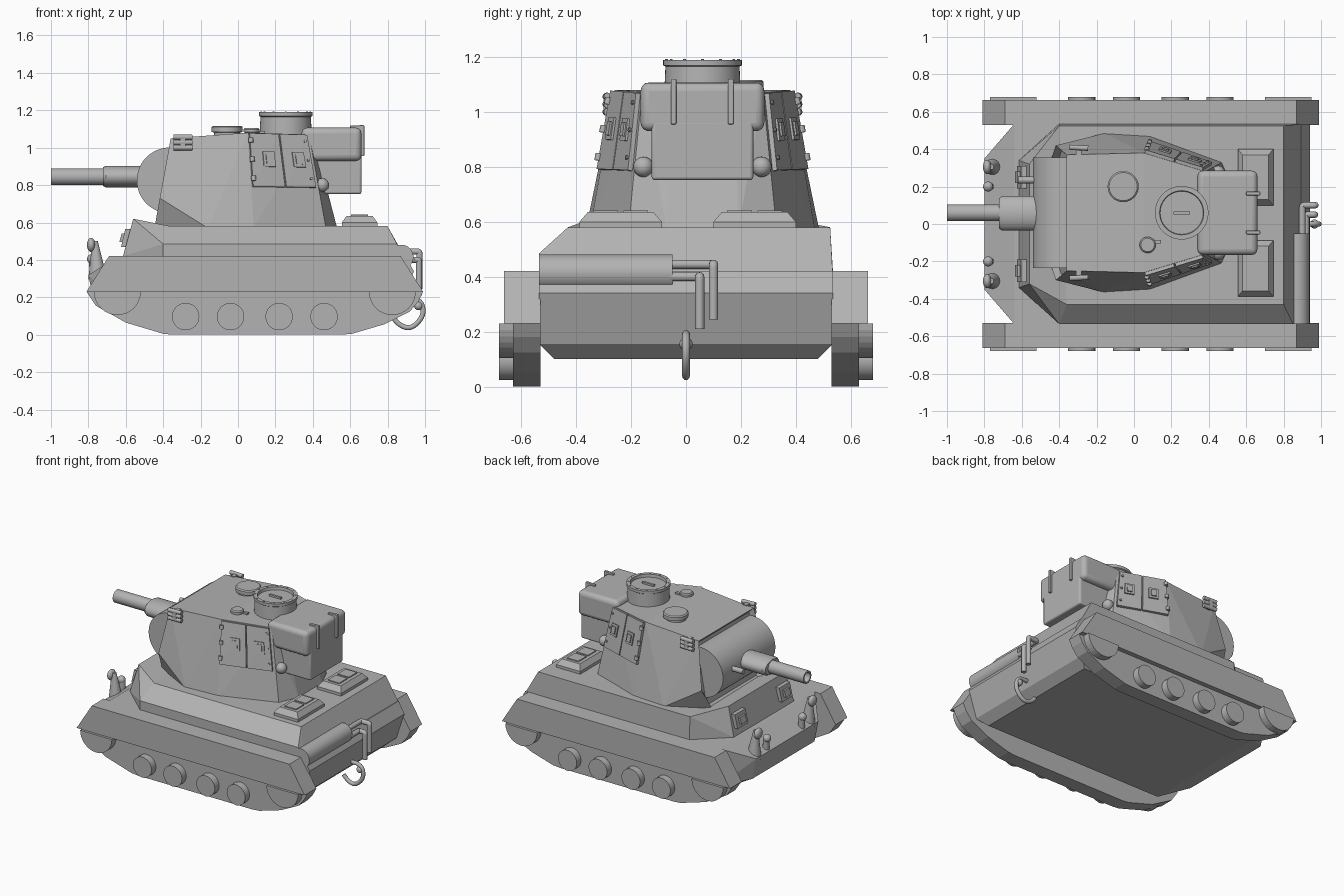
import bpy, bmesh, math
from mathutils import Vector, Matrix

cube = bpy.data.objects.get("Cube")
if cube:
    bpy.data.objects.remove(cube, do_unlink=True)

grey = bpy.data.materials.new("plain grey")
grey.use_nodes = True
COLOUR = (0.45, 0.45, 0.45, 1)
grey.diffuse_color = COLOUR
grey.node_tree.nodes["Principled BSDF"].inputs["Base Color"].default_value = COLOUR

TY = 0.06          # turret centre line
rounded = []       # objects to shade smooth


def finish(name, bm, smooth=False):
    bmesh.ops.recalc_face_normals(bm, faces=bm.faces)
    me = bpy.data.meshes.new(name)
    bm.to_mesh(me)
    bm.free()
    me.materials.append(grey)
    ob = bpy.data.objects.new(name, me)
    bpy.context.collection.objects.link(ob)
    if smooth:
        rounded.append(ob)
    return ob


def solid(name, pts, edit=None):
    """Convex solid around a few corner points."""
    bm = bmesh.new()
    for p in pts:
        bm.verts.new(p)
    bmesh.ops.convex_hull(bm, input=bm.verts)
    bmesh.ops.dissolve_limit(bm, angle_limit=0.02, verts=bm.verts, edges=bm.edges)
    bmesh.ops.recalc_face_normals(bm, faces=bm.faces)
    if edit:
        edit(bm)
    return finish(name, bm)


def both(pts):
    return [(x, s * y, z) for x, y, z in pts for s in (-1, 1)]


def prism(name, profile, y0, y1):
    return solid(name, [(x, y, z) for x, z in profile for y in (y0, y1)])


def box(name, lo, hi, bevel=0):
    ob = solid(name, [(x, y, z) for x in (lo[0], hi[0]) for y in (lo[1], hi[1]) for z in (lo[2], hi[2])])
    if bevel:
        m = ob.modifiers.new("bevel", "BEVEL")
        m.width, m.segments = bevel, 4
        rounded.append(ob)
    return ob


def rod(name, a, b, r, r2=None, sides=24):
    a, b = Vector(a), Vector(b)
    d = b - a
    m = Matrix.Translation((a + b) / 2) @ d.to_track_quat("Z", "Y").to_matrix().to_4x4()
    bm = bmesh.new()
    bmesh.ops.create_cone(bm, cap_ends=True, segments=sides, radius1=r,
                          radius2=r if r2 is None else r2, depth=d.length, matrix=m)
    return finish(name, bm, True)


def ball(name, c, r, scale=(1, 1, 1)):
    bm = bmesh.new()
    m = Matrix.Translation(c) @ Matrix.Diagonal((*scale, 1))
    bmesh.ops.create_uvsphere(bm, u_segments=20, v_segments=12, radius=r, matrix=m)
    return finish(name, bm, True)


def lathe(name, profile, matrix, sides=40):
    """Spin (radius, height) points about the local z axis."""
    bm = bmesh.new()
    vs = [bm.verts.new((r, 0, h)) for r, h in profile]
    es = [bm.edges.new(p) for p in zip(vs, vs[1:])]
    bmesh.ops.spin(bm, geom=vs + es, axis=(0, 0, 1), cent=(0, 0, 0), angle=math.tau, steps=sides)
    bmesh.ops.remove_doubles(bm, verts=bm.verts, dist=1e-4)
    bmesh.ops.transform(bm, matrix=matrix, verts=bm.verts)
    return finish(name, bm, True)


def tube(name, pts, r, smooth_path=False):
    cu = bpy.data.curves.new(name, "CURVE")
    cu.dimensions, cu.bevel_depth, cu.use_fill_caps = "3D", r, True
    cu.bevel_resolution = 3
    sp = cu.splines.new("NURBS")
    if not smooth_path:   # straight runs with tight rounded bends
        pts = [Vector(p) for p in pts]
        path = [pts[0]]
        for a, b, c in zip(pts, pts[1:], pts[2:]):
            path += [b + (a - b).normalized() * 0.025, b, b + (c - b).normalized() * 0.025]
        pts = path + [pts[-1]]
    sp.points.add(len(pts) - 1)
    for q, p in zip(sp.points, pts):
        q.co = (*p, 1)
    sp.order_u, sp.use_endpoint_u = 3, True
    cu.materials.append(grey)
    ob = bpy.data.objects.new(name, cu)
    bpy.context.collection.objects.link(ob)


# --- hull ---
solid("lower_hull", both([(-.80, .35, .32), (-.77, .35, .17), (-.64, .535, .42), (-.64, .535, .155),
                          (-.60, .48, .10), (.82, .48, .10), (.88, .535, .155), (.94, .535, .34), (.895, .535, .42)]))
corner = [(-.40, -.535, .485), (-.36, -.43, .58), (-.40, .525, .58)]
solid("upper_hull", both([(-.40, .535, .40), (.90, .535, .40)]) + corner
      + [(.85, -.535, .485), (.80, -.43, .58), (.80, .525, .58)])
solid("front_superstructure", both([(-.615, .34, .42), (-.56, .32, .62), (-.40, .535, .42)]) + corner)

# --- tracks, fenders and wheels ---
for s, side in ((1, "left"), (-1, "right")) :
    side = {1: "far", -1: "near"}[s]
    prism(f"{side}_fender", [(-.81, .23), (-.69, .42), (.87, .42), (.99, .23)], s * .53, s * .663)
    prism(f"{side}_track", [(-.81, .23), (-.76, .155), (-.60, .065), (-.40, .005), (-.35, 0), (.55, 0), (.61, .005),
                            (.78, .055), (.92, .125), (.965, .18), (.99, .23)], s * .53, s * .63)
    for x in (-.28, -.04, .22, .46):
        rod(f"{side}_road_wheel", (x, s * .6, .097), (x, s * .68, .097), .073, sides=32)
    for x in (-.645, .825):
        arc = [math.pi * (1 + i / 16) for i in range(17)]
        prism(f"{side}_end_wheel", [(x + .125 * math.cos(a), .23 + .125 * math.sin(a)) for a in arc],
              s * .6, s * .68)

# --- engine hatches ---
for y in (.25, -.238):
    solid("engine_hatch", [(.65 + i * a, y + j * b, z) for i in (-1, 1) for j in (-1, 1)
                           for a, b, z in ((.095, .15, .57), (.095, .15, .60), (.07, .12, .635))])
    for j in (-1, 1):
        box("hatch_panel", (.605, y + j * .055 - .045, .63), (.695, y + j * .055 + .045, .642))

# --- exhaust and tow hook ---
rod("muffler", (.872, -.535, .415), (.872, -.05, .415), .066, sides=32)
tube("exhaust_pipe", [(.90, -.06, .445), (.90, .10, .445), (.97, .10, .445), (.97, .10, .245)], .017)
tube("exhaust_pipe", [(.92, -.06, .40), (.92, .05, .40), (.968, .05, .40), (.968, .05, .21)], .017)
tube("tow_hook", [(.90, 0, .19), (.97, 0, .20), (1.0, 0, .11), (.93, 0, .03), (.86, 0, .05), (.835, 0, .085)], .014, True)
ball("hook_joint", (.965, 0, .155), .024)

# --- nose lamps and front plate fittings ---
for s in (1, -1):
    rod("lamp_post", (-.75, s * .305, .30), (-.765, s * .305, .50), .05, .015)
    ball("headlamp", (-.785, s * .305, .48), .038, (.6, 1, 1))
    rod("small_lamp_post", (-.77, s * .2, .30), (-.775, s * .2, .40), .022)
    ball("small_lamp", (-.78, s * .2, .405), .027)
    prism("visor_frame", [(-.625, .47), (-.603, .565), (-.56, .565), (-.57, .47)], s * .25 - .06, s * .25 + .06)
    prism("visor_block", [(-.635, .495), (-.622, .54), (-.58, .54), (-.59, .495)], s * .25 - .03, s * .25 + .03)


# --- turret shell with recessed front ---
def recess_front(bm):
    front = min(bm.faces, key=lambda f: f.normal.x + (f.calc_area() < .1))
    bmesh.ops.inset_region(bm, faces=[front], thickness=.03, depth=-.03)


shell = solid("turret", both([
    (-.36, .31, 1.05), (.05, .32, 1.08), (.38, .22, 1.07), (.40, .12, 1.07),
    (-.418, .36, .73), (-.445, .28, .58), (-.16, .425, .57), (.085, .41, .57), (.47, .27, .57), (.53, .13, .57)]),
    recess_front)
shell.location.y = TY

# --- mantlet and gun ---
rod("mantlet", (-.365, TY - .295, .825), (-.365, TY + .295, .825), .176, sides=48)
along = Matrix.Translation((0, TY, .845)) @ Matrix.Rotation(-math.pi / 2, 4, "Y")
lathe("gun_barrel", [(0, .85), (.034, .85), (.034, 1.0), (.045, 1.0), (.045, .5), (0, .5)], along)
sleeve = Matrix.Translation((0, TY - .003, .845)) @ Matrix.Diagonal((1, 1.6, 1, 1)) @ Matrix.Rotation(-math.pi / 2, 4, "Y")
lathe("gun_sleeve", [(0, .722), (.05, .722), (.058, .705), (.058, .45), (0, .45)], sleeve)
rod("coaxial_gun", (-.62, .235, .85), (-.48, .235, .85), .018)

# --- cupola, loader hatch and ventilator ---
top = Matrix.Translation((.255, TY, 0))
lathe("cupola", [(.14, 1.05), (.135, 1.165), (.143, 1.17), (.143, 1.19), (.118, 1.19), (.115, 1.17), (0, 1.17)], top, 48)
box("cupola_handle", (.21, TY - .008, 1.165), (.30, TY + .008, 1.183))
for i in range(12):
    a = math.tau * i / 12
    c = Vector((.255 + .131 * math.cos(a), TY + .131 * math.sin(a), 1.185))
    rod("cupola_bolt", c, c + Vector((0, 0, .008)), .005, sides=8)
lathe("roof_hatch", [(.07, 1.05), (.07, 1.08), (.083, 1.085), (.083, 1.11), (.075, 1.117), (0, 1.117)],
      Matrix.Translation((-.058, .2, 0)))
lathe("ventilator", [(.036, 1.05), (.036, 1.08), (.043, 1.083), (.043, 1.098), (.036, 1.105), (0, 1.105)],
      Matrix.Translation((.073, -.112, 0)))
box("ventilator_latch", (.11, -.105, 1.06), (.145, -.085, 1.09))

# --- rear stowage bin ---
box("stowage_bin", (.34, TY - .225, .93), (.66, TY + .225, 1.107), .03)
box("stowage_bin_lower", (.36, TY - .185, .752), (.66, TY + .185, .97), .012)
for y in (-.045, .163):
    box("bin_strap", (.645, y - .01, .955), (.675, y + .01, 1.12), .004)
    box("strap_top", (.60, y - .01, 1.095), (.67, y + .01, 1.118), .004)

# --- turret side fittings ---
for s in (1, -1):
    a, b, c, d = [Vector((x, TY + s * y, z)) for x, y, z in
                  ((.05, .32, 1.08), (.38, .22, 1.07), (.47, .27, .57), (.085, .41, .57))]
    out = (b - a).cross(d - a).normalized()
    out *= 1 if out.y * s > 0 else -1

    def on_side(u, v, h):
        return a.lerp(b, u).lerp(d.lerp(c, u), v) + out * h

    def plate(name, u0, u1, v0, v1, h):
        solid(name, [on_side(u, v, k) for u in (u0, u1) for v in (v0, v1) for k in (-.02, h)])

    plate("side_door", .02, .49, .01, .57, .018)
    plate("side_door", .51, .95, .01, .57, .018)
    for u in (.20, .66):
        plate("door_port_frame", u, u + .18, .20, .36, .027)
        plate("door_port", u + .04, u + .14, .23, .33, .034)
    for v in (.08, .28, .48):
        rod("door_hinge", on_side(.03, v - .02, .02), on_side(.03, v + .03, .02), .013, sides=12)
        rod("door_bolt", on_side(.90, v, .01), on_side(.90, v, .026), .008, sides=10)
    # pistol port
    ball("pistol_port", (.45, TY + s * .215, .80), .037)
    # smoke tubes
    for z in (1.0, 1.028, 1.056):
        rod("smoke_tube", (-.345, TY + s * .35, z), (-.245, TY + s * .345, z), .014, sides=16)
    box("smoke_tube_bracket", (-.31, TY + s * .33 - .03, .995), (-.28, TY + s * .33 + .03, 1.06))

# --- smooth shading for the rounded parts ---
bpy.ops.object.select_all(action="DESELECT")
for ob in rounded:
    ob.select_set(True)
bpy.context.view_layer.objects.active = rounded[0]
bpy.ops.object.shade_smooth_by_angle(angle=math.radians(35))
